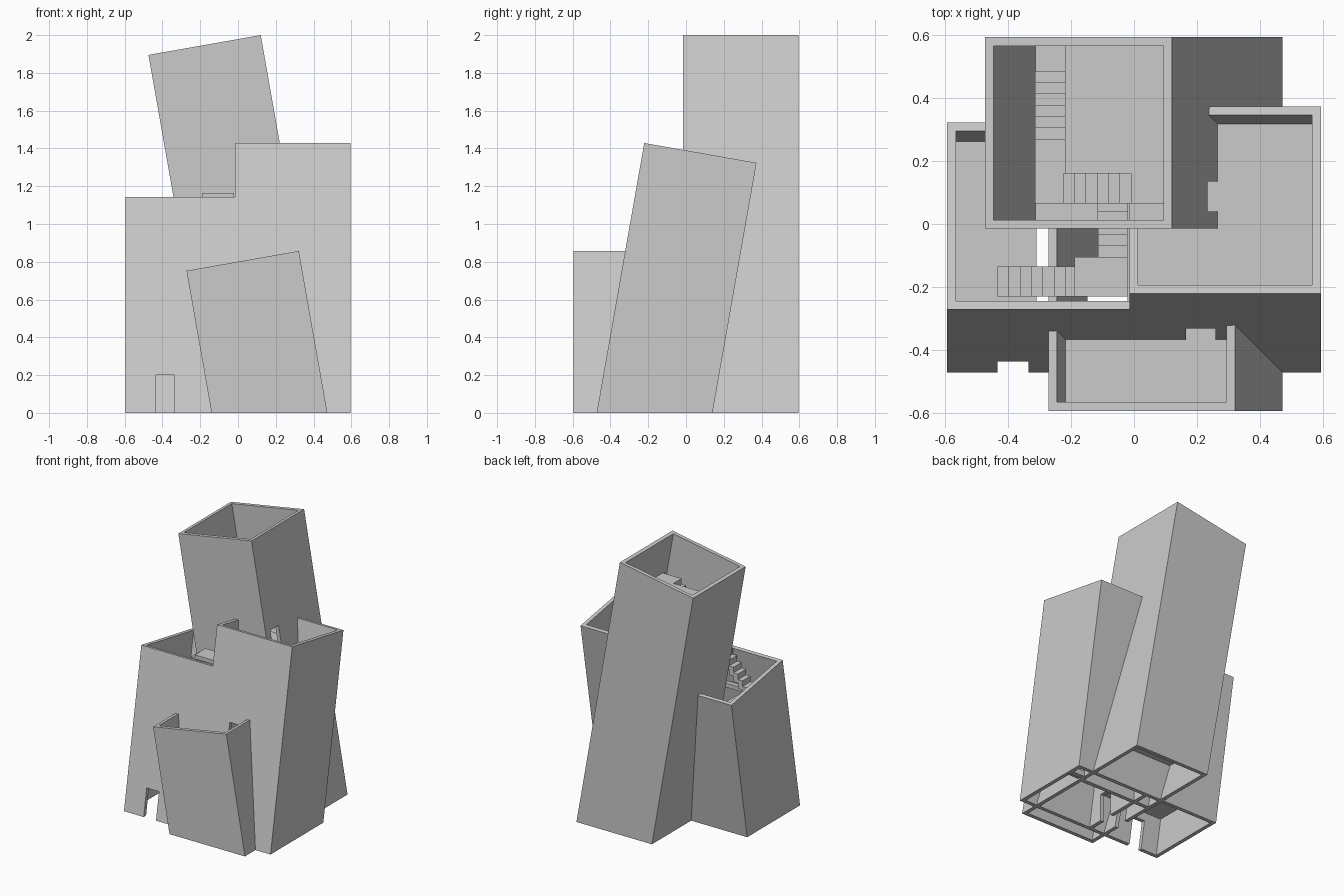
import bpy, math

if "Cube" in bpy.data.objects:
    bpy.data.objects.remove(bpy.data.objects["Cube"])

S = math.tan(math.radians(10))      # lean of every tower
LO, HI, T = -0.14, 0.473, 0.028     # footprint along the lean, wall thickness
H = 2 / 7                           # storey height


def mesh_object(name, verts, faces):
    me = bpy.data.meshes.new(name)
    me.from_pydata(verts, [], faces)
    me.update()
    ob = bpy.data.objects.new(name, me)
    bpy.context.collection.objects.link(ob)
    return ob


def box_data(verts, faces, corners):
    n = len(verts)
    verts += corners
    faces += [[n + i for i in f] for f in
              ((3, 2, 1, 0), (4, 5, 6, 7), (0, 1, 5, 4), (1, 2, 6, 5), (2, 3, 7, 6), (3, 0, 4, 7))]


def corners(x0, x1, y0, y1, z0, z1):
    return [(x, y, z) for z in (z0, z1) for x, y in ((x0, y0), (x1, y0), (x1, y1), (x0, y1))]


def box(name, *r):
    v, f = [], []
    box_data(v, f, corners(*r))
    return mesh_object(name, v, f)


def cut(ob, *r):
    c = box("cutter", *r)
    m = ob.modifiers.new("cut", 'BOOLEAN')
    m.operation, m.solver, m.object = 'DIFFERENCE', 'EXACT', c
    bpy.context.view_layer.objects.active = ob
    bpy.ops.object.modifier_apply(modifier=m.name)
    bpy.data.objects.remove(c)


def turn(p, turned):
    return (p[1], -p[0], p[2]) if turned else p


def tower(name, b0, b1, storeys, turned):
    """Leaning open tube, one ring of outer and inner corners per storey."""
    v, f = [], []
    for k in range(storeys + 1):
        for t in (0, T):
            for a, b in ((LO + t, b0 + t), (HI - t, b0 + t), (HI - t, b1 - t), (LO + t, b1 - t)):
                z = k * H - S * (HI - a) / (1 + S * S) if k else 0
                v.append(turn((a - S * z, b, z), turned))
    top = storeys * 8
    for i in range(4):
        j = (i + 1) % 4
        for k in range(storeys):
            n = k * 8
            f.append((n + i, n + j, n + 8 + j, n + 8 + i))
            f.append((n + 4 + j, n + 4 + i, n + 12 + i, n + 12 + j))
        f.append((j, i, 4 + i, 4 + j))
        f.append((top + i, top + j, top + 4 + j, top + 4 + i))
    return mesh_object(name, v, f)


def floors(name, b0, b1, levels, turned, lift):
    """Level slabs fitted between the leaning walls."""
    v, f = [], []
    for k in levels:
        z0 = k * H + lift
        box_data(v, f, [turn((a - S * z, b, z), turned)
                        for z in (z0, z0 + 0.03)
                        for a, b in ((LO + T, b0 + T), (HI - T, b0 + T), (HI - T, b1 - T), (LO + T, b1 - T))])
    return mesh_object(name, v, f)


def flight(name, x0, y0, dx, dy, z0, z1, n=7, w=0.095, tread=0.036):
    """Steps climbing along (dx, dy); x0, y0 is the low corner of the first step."""
    v, f = [], []
    r = (z1 - z0) / n
    for i in range(n):
        x, y = x0 + dx * tread * i, y0 + dy * tread * i
        xs = sorted((x, x + (dx * tread if dx else w)))
        ys = sorted((y, y + (dy * tread if dy else w)))
        z = z0 + r * (i + 1)
        box_data(v, f, corners(*xs, *ys, max(z - 1.6 * r, z0), z))
    return mesh_object(name, v, f)


# Four leaning towers
back = tower("back_tower_walls", -0.015, 0.595, 7, False)
front = tower("front_tower_walls", -0.595, 0.015, 3, False)
right = tower("right_tower_walls", -0.015, 0.595, 5, True)
left = tower("left_tower_walls", -0.595, 0.013, 4, True)

# Doorways
cut(left, -0.435, -0.335, -0.55, -0.35, -0.1, 0.2)
cut(back, 0.18, 0.32, 0.04, 0.135, 4 * H + 0.03, 4 * H + 0.21)
cut(right, 0.165, 0.26, -0.45, -0.27, 2 * H + 0.03, 2 * H + 0.23)
for w in (front, right, left):
    cut(w, -0.22, 0.05, -0.33, -0.23, -0.1, 0.2)
# Right tower is open where it passes through the back tower
cut(right, -0.1, 0.215, 0.0, 0.5, 4 * H + 0.03, 1.6)

# Floors with stairwells
bf = floors("back_tower_floors", -0.015, 0.595, range(1, 7), False, -0.03)
ff = floors("front_tower_floors", -0.595, 0.015, range(1, 3), False, 0)
rf = floors("right_tower_floors", -0.015, 0.595, range(1, 5), True, 0)
lf = floors("left_tower_floors", -0.595, 0.013, range(1, 4), True, -0.03)
cut(bf, -0.7, -0.22, -0.1, 0.7, 1.3, 1.8)
cut(bf, -0.3, 0.02, -0.1, 0.16, 1.3, 1.8)
cut(bf, -0.1, 0.3, -0.1, 0.065, 1.3, 1.8)
cut(bf, -0.115, -0.02, -0.1, 0.15, 1.05, 1.2)
for fl in (ff, lf):
    cut(fl, -0.31, -0.02, -0.26, -0.015, 0.2, 0.95)

# Stairs in the back tower
flight("back_stair_lower", -0.315, 0.487, 0, -1, 4 * H, 5 * H)
box("back_stair_landing", -0.315, -0.19, 0.065, 0.235, 5 * H - 0.03, 5 * H)
flight("back_stair_upper", -0.226, 0.065, 1, 0, 5 * H, 6 * H)

# Stairs in the left tower
flight("left_stair", -0.435, -0.23, 1, 0, 3 * H, 4 * H)
box("left_stair_landing", -0.19, -0.02, -0.23, -0.105, 4 * H - 0.01, 4 * H + 0.02)
flight("left_stair_to_back", -0.115, 0.147, 0, -1, 3 * H, 4 * H)

# Ground stair in the right tower
flight("right_stair", 0.47, 0.05, 0, -1, 0, H)
